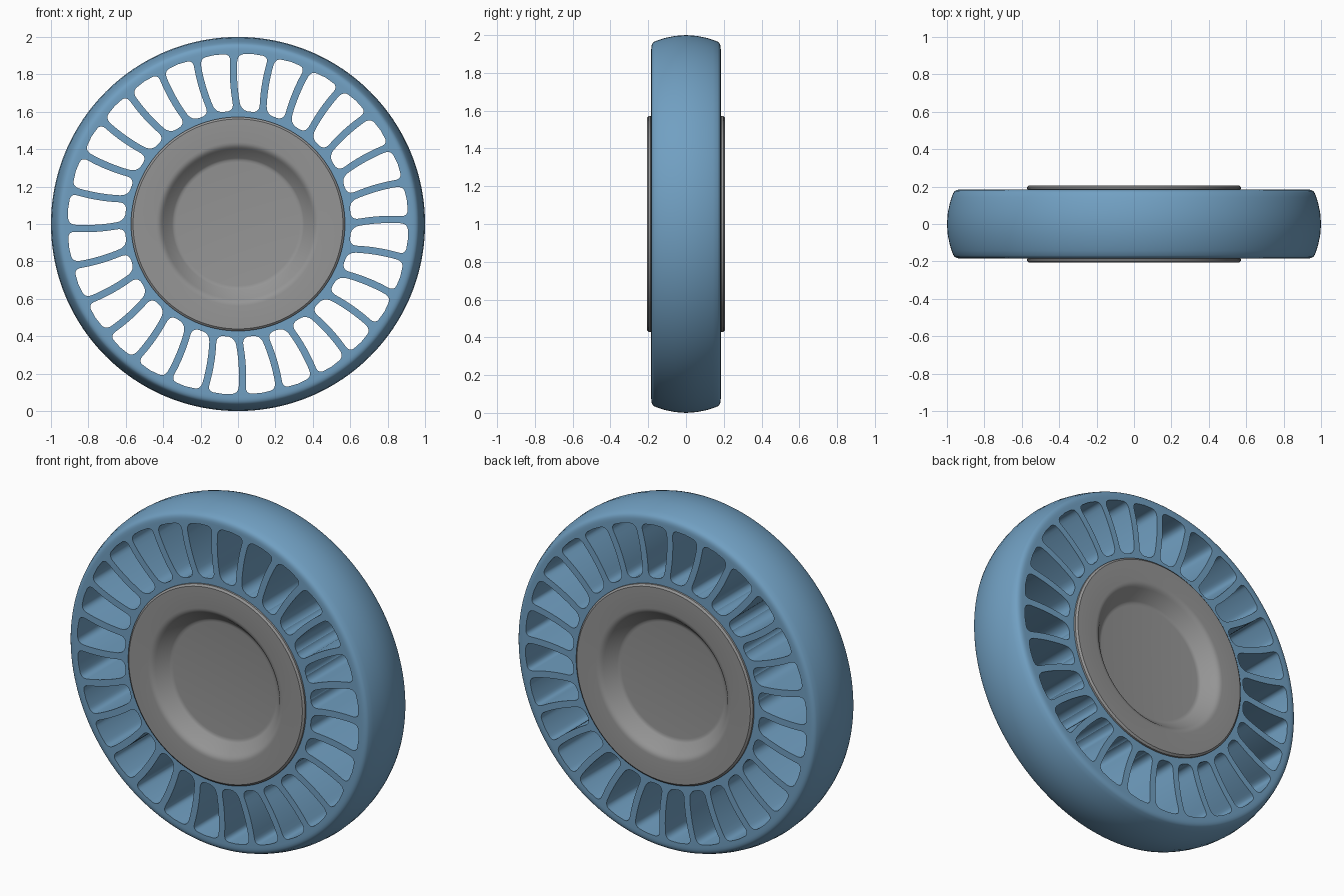
import bpy, bmesh, math
from mathutils import Vector

if "Cube" in bpy.data.objects:
    bpy.data.objects.remove(bpy.data.objects["Cube"])

N = 28            # number of spokes
HALF = 0.184      # half width of the tyre
SEG = 168         # segments around
R_IN, R_OUT = 0.605, 0.912   # radial limits of the openings
FIL = 0.044       # opening corner size


def circle(r):
    return [(r * math.cos(2 * math.pi * i / SEG), r * math.sin(2 * math.pi * i / SEG)) for i in range(SEG)]


def add_loop(bm, pts, y):
    return [bm.verts.new((x, y, z + 1)) for x, z in pts]


def loop_edges(bm, vs):
    return [bm.edges.get((a, b)) for a, b in zip(vs, vs[1:] + vs[:1])]


def skin(bm, loops):
    for a, b in zip(loops, loops[1:]):
        for i in range(len(a)):
            j = (i + 1) % len(a)
            bm.faces.new((a[i], a[j], b[j], b[i]))


def finish(bm, name, color):
    bmesh.ops.recalc_face_normals(bm, faces=bm.faces)
    me = bpy.data.meshes.new(name)
    bm.to_mesh(me)
    bm.free()
    ob = bpy.data.objects.new(name, me)
    bpy.context.collection.objects.link(ob)
    mat = bpy.data.materials.new(name + "_colour")
    mat.diffuse_color = color
    mat.use_nodes = True
    mat.node_tree.nodes["Principled BSDF"].inputs["Base Color"].default_value = mat.diffuse_color
    me.materials.append(mat)
    bpy.ops.object.select_all(action='DESELECT')
    ob.select_set(True)
    bpy.context.view_layer.objects.active = ob
    bpy.ops.object.shade_smooth_by_angle(angle=math.radians(32))
    return ob


def spoke_side(angle, side, v):
    """Point on one side of a gently bowed spoke at radial distance v."""
    t = (v - 0.6) / 0.31
    u = 0.02 * t + 0.05 * t * (1 - t) + side * 0.019
    return Vector((v * math.cos(angle) - u * math.sin(angle),
                   v * math.sin(angle) + u * math.cos(angle)))


def bezier(a, c, b, n=6):
    return [a * (1 - t) ** 2 + c * 2 * t * (1 - t) + b * t * t for t in [i / n for i in range(n + 1)]]


def opening(k):
    """Rounded opening between two neighbouring spokes."""
    a0 = math.pi / 2 + 2 * math.pi * k / N
    a1 = a0 + 2 * math.pi / N
    vs = [R_IN + FIL + (R_OUT - R_IN - 2 * FIL) * i / 8 for i in range(9)]
    right = [spoke_side(a0, 1, v) for v in vs]
    left = [spoke_side(a1, -1, v) for v in vs]

    def end(r, p, q):
        c, d = spoke_side(a0, 1, r), spoke_side(a1, -1, r)
        along = (d - c).normalized() * FIL
        mid = ((c + d) / 2).normalized() * r
        return bezier(p, c, c + along)[1:] + [mid] + bezier(d - along, d, q)[:-1]

    top = end(R_OUT, right[-1], left[-1])
    bottom = end(R_IN, right[0], left[0])
    return [tuple(p) for p in right + top + left[::-1] + bottom[::-1]]


# Tyre: crowned tread, web of curved spokes and inner band in one mesh
bm = bmesh.new()
half = [(0.925, -HALF), (0.938, -0.1835), (0.949, -0.181), (0.958, -0.176), (0.965, -0.168),
        (0.975, -0.143), (0.985, -0.11), (0.9955, -0.06)]
profile = half + [(1.0, 0)] + [(r, -y) for r, y in half[::-1]]
shells = [[add_loop(bm, circle(r), y) for r, y in profile]]
for pts in [circle(0.562)] + [opening(k) for k in range(N)]:
    shells.append([add_loop(bm, pts, -HALF), add_loop(bm, pts, HALF)])
for loops in shells:
    skin(bm, loops)
for idx, ny in ((0, -1), (-1, 1)):
    edges = [e for loops in shells for e in loop_edges(bm, loops[idx])]
    bmesh.ops.triangle_fill(bm, edges=edges, use_beauty=True, normal=(0, ny, 0))
finish(bm, "tyre", (0.165, 0.35, 0.54, 1))

# Hub: lathed disc with a dished recess on both faces
bm = bmesh.new()
half = [(0.33, -0.125), (0.342, -0.1265), (0.352, -0.132), (0.402, -0.189), (0.410, -0.1965),
        (0.418, -0.202), (0.427, -0.2055), (0.438, -0.207), (0.55, -0.207),
        (0.561, -0.207), (0.572, -0.198), (0.572, -0.187), (0.564, -0.182)]
profile = half + [(r, -y) for r, y in half[::-1]]
loops = [add_loop(bm, circle(r), y) for r, y in profile]
skin(bm, loops)
bm.faces.new(loops[0])
bm.faces.new(loops[-1])
finish(bm, "hub", (0.3, 0.3, 0.3, 1))
